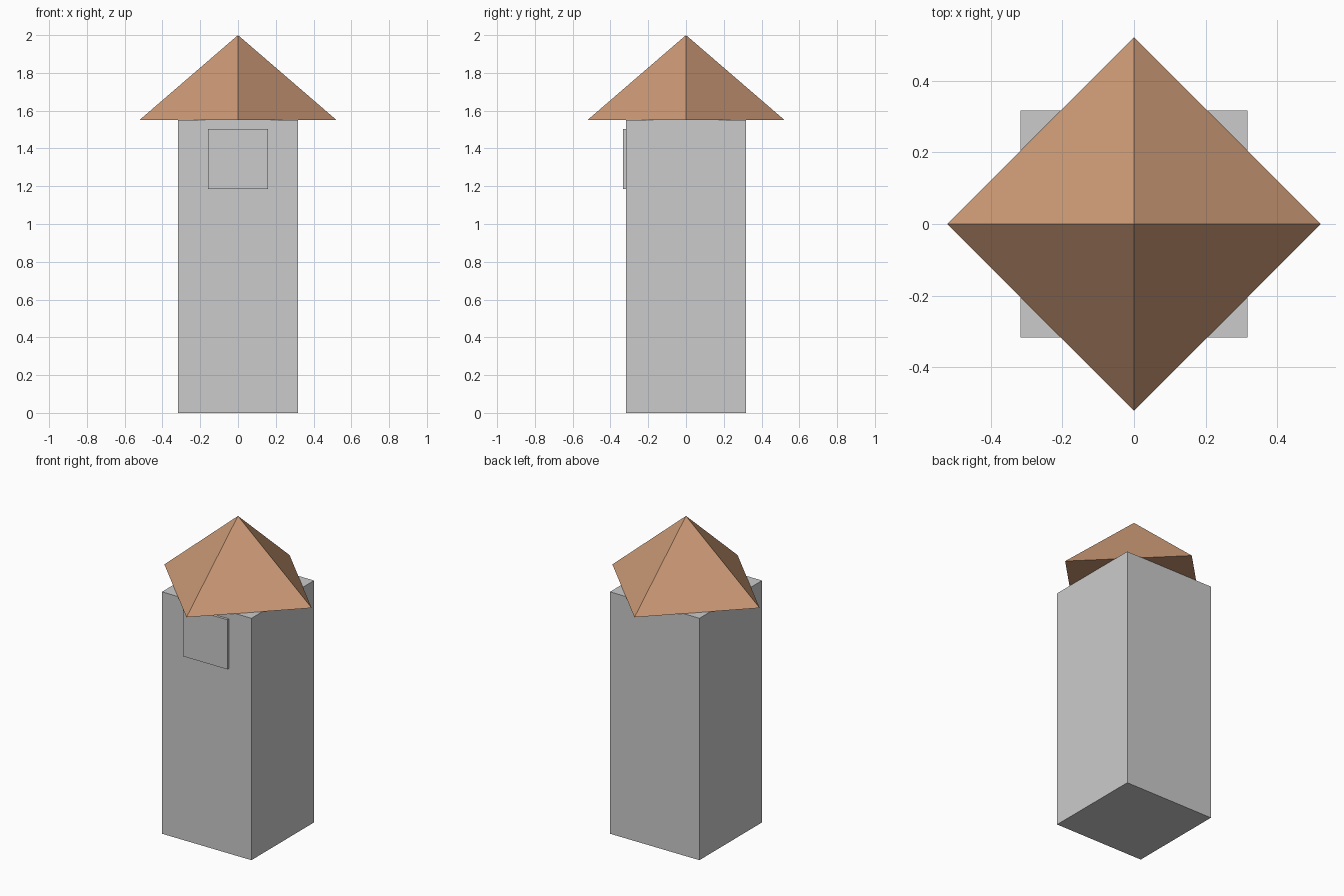
import bpy

if "Cube" in bpy.data.objects:
    bpy.data.objects.remove(bpy.data.objects["Cube"])


def box(name, size, location):
    bpy.ops.mesh.primitive_cube_add(size=1, location=location)
    obj = bpy.context.object
    obj.name = name
    obj.scale = size
    bpy.ops.object.transform_apply(location=False, rotation=False, scale=True)
    return obj


HALF = 0.317      # half width of the tower
EAVES = 1.55      # height where the roof starts
ROOF_H = 0.45

# Square tower shaft
box("tower", (2 * HALF, 2 * HALF, EAVES), (0, 0, EAVES / 2))

# Thin square panel standing proud of the front wall
box("front_panel", (0.316, 0.032, 0.318), (0, -HALF, 1.345))

# Four-sided roof with its corners on the x and y axes
bpy.ops.mesh.primitive_cone_add(vertices=4, radius1=0.522, radius2=0, depth=ROOF_H,
                                location=(0, 0, EAVES + ROOF_H / 2))
roof = bpy.context.object
roof.name = "roof"
tile = bpy.data.materials.new("roof_tile")
tile.diffuse_color = (0.60, 0.32, 0.18, 1)
tile.use_nodes = True
tile.node_tree.nodes["Principled BSDF"].inputs["Base Color"].default_value = tile.diffuse_color
roof.data.materials.append(tile)
